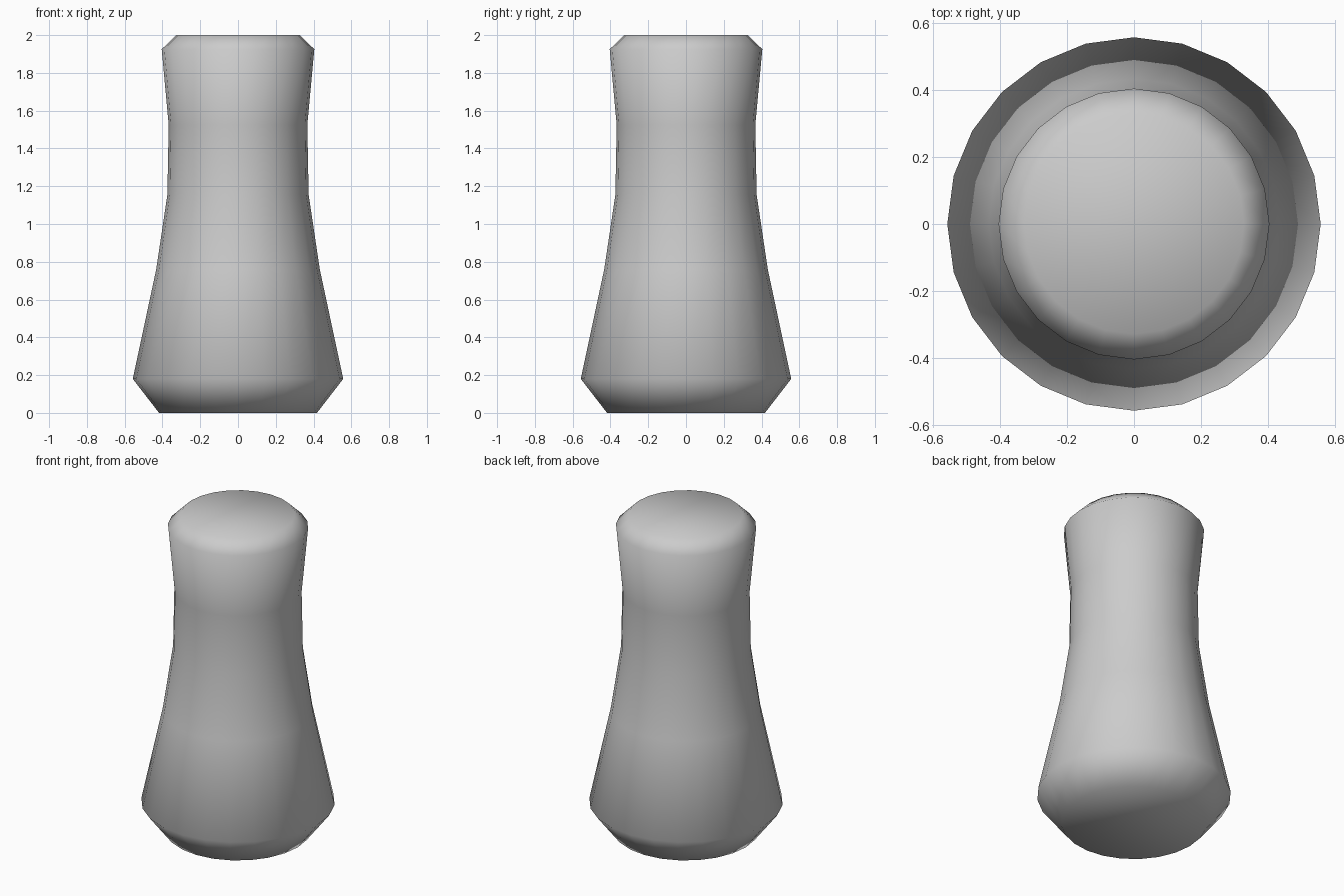
import bpy, bmesh, math

if "Cube" in bpy.data.objects:
    bpy.data.objects.remove(bpy.data.objects["Cube"])

# Silhouette of the flared body: (radius, height)
PROFILE = [(0.418, 0.0), (0.557, 0.18), (0.433, 0.76), (0.374, 1.155),
           (0.367, 1.525), (0.404, 1.925), (0.328, 2.0)]
SIDES = 24

bm = bmesh.new()
rings = []
for r, z in PROFILE:
    rings.append([bm.verts.new((r * math.cos(2 * math.pi * i / SIDES),
                                r * math.sin(2 * math.pi * i / SIDES), z))
                  for i in range(SIDES)])

# Side walls
for low, high in zip(rings, rings[1:]):
    for i in range(SIDES):
        j = (i + 1) % SIDES
        bm.faces.new((low[i], low[j], high[j], high[i]))

# Flat base and top
bm.faces.new(rings[0][::-1])
bm.faces.new(rings[-1])

# Fully smooth shading, including the caps
for f in bm.faces:
    f.smooth = True

mesh = bpy.data.meshes.new("flared_body")
bm.to_mesh(mesh)
bm.free()
bpy.context.collection.objects.link(bpy.data.objects.new("flared_body", mesh))
